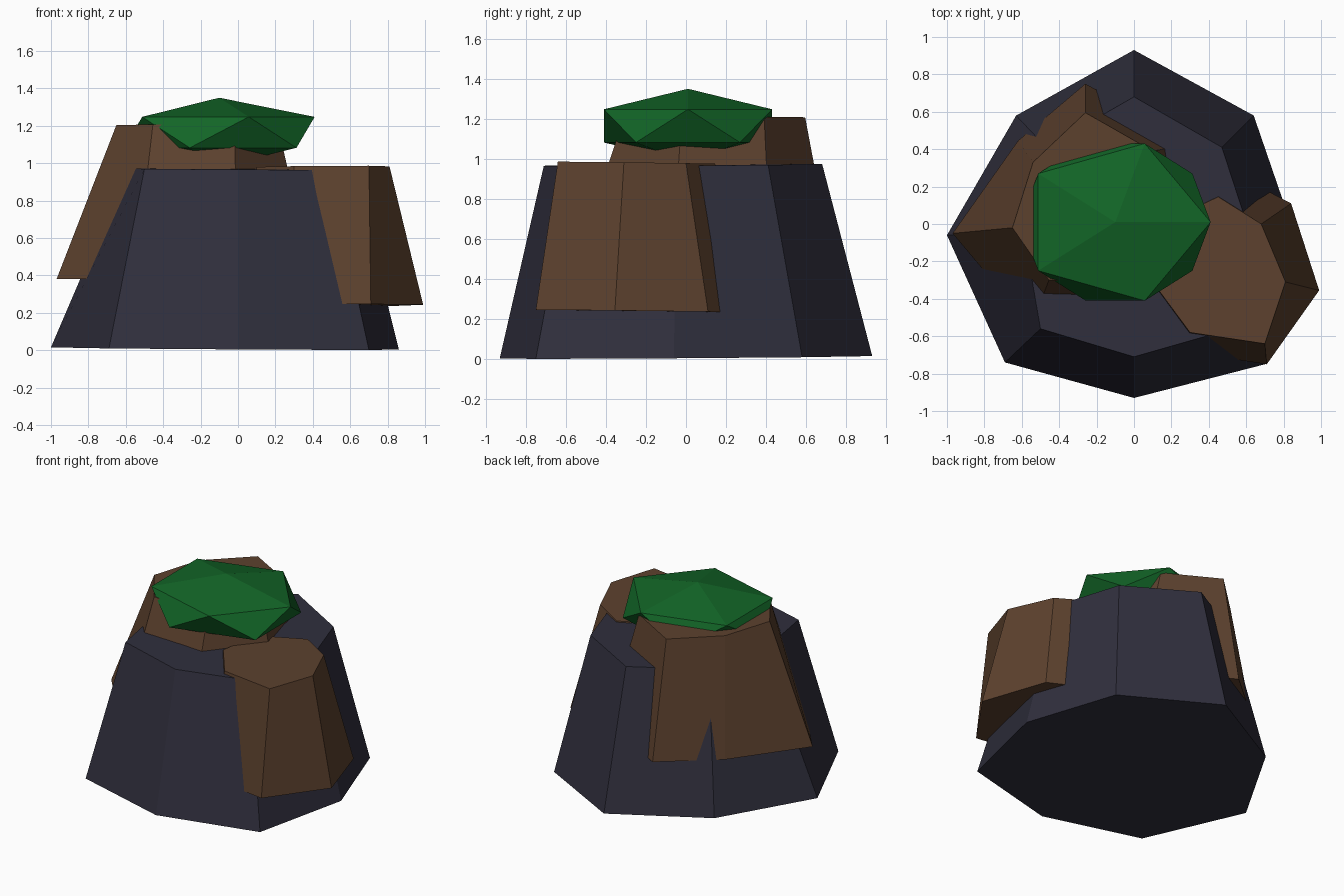
import bpy
import bmesh

cube = bpy.data.objects.get("Cube")
if cube:
    bpy.data.objects.remove(cube, do_unlink=True)


def make_material(name, color):
    mat = bpy.data.materials.new(name)
    mat.use_nodes = True
    rgba = (*color, 1.0)
    mat.diffuse_color = rgba
    mat.node_tree.nodes["Principled BSDF"].inputs["Base Color"].default_value = rgba
    return mat


def add_object(name, bm, mat):
    bmesh.ops.recalc_face_normals(bm, faces=bm.faces)
    mesh = bpy.data.meshes.new(name)
    bm.to_mesh(mesh)
    bm.free()
    mesh.materials.append(mat)
    obj = bpy.data.objects.new(name, mesh)
    bpy.context.collection.objects.link(obj)
    return obj


def rock(name, bottom, top, bottom_z, top_z, mat, lean=(0, 0)):
    """Tapered faceted block between two outlines, with slightly leaning caps."""
    bm = bmesh.new()

    def ring(points, height):
        return [bm.verts.new((x, y, height + lean[0] * x + lean[1] * y))
                for x, y in points]

    low, high = ring(bottom, bottom_z), ring(top, top_z)
    bm.faces.new(low[::-1])
    bm.faces.new(high)
    count = len(low)
    for i in range(count):
        j = (i + 1) % count
        bm.faces.new((low[i], low[j], high[j], high[i]))
    return add_object(name, bm, mat)


slate = make_material("dark slate", (0.029, 0.028, 0.046))
earth = make_material("brown earth", (0.108, 0.053, 0.027))
leaf = make_material("leaf green", (0.006, 0.13, 0.02))

# Main eight-sided rock
rock("base_rock",
     [(0, .93), (-.63, .58), (-1, -.06), (-.69, -.74),
      (0, -.93), (.7, -.75), (.86, -.06), (.64, .58)],
     [(0, .68), (-.47, .41), (-.59, -.04), (-.5, -.56),
      (0, -.71), (.49, -.57), (.62, -.05), (.47, .41)],
     .01, .97, slate, lean=(-.006, .006))

# Lower side boulder
rock("side_rock",
     [(.84, .11), (.48, .3), (.02, .08), (-.02, -.4),
      (.25, -.68), (.71, -.75), (.99, -.355)],
     [(.68, 0), (.45, .145), (.15, .0), (.1, -.31),
      (.3, -.58), (.7, -.64), (.81, -.31)],
     .235, .976, earth, lean=(.004, -.012))

# Upper boulder overhanging the back corner
rock("upper_rock",
     [(-.97, -.05), (-.55, -.55), (0, -.58), (.4, -.08),
      (.32, .43), (-.26, .75), (-.62, .445)],
     [(-.65, -.02), (-.455, -.3), (-.02, -.31), (.21, -.02),
      (.1, .39), (-.26, .595), (-.54, .33)],
     .388, 1.21, earth, lean=(.008, 0))

# Flattened foliage clump on top
bm = bmesh.new()
bmesh.ops.create_icosphere(bm, subdivisions=1, radius=1)
bmesh.ops.scale(bm, vec=(.57, .494, .185), verts=bm.verts)
bmesh.ops.translate(bm, vec=(-.1, .01, 1.165), verts=bm.verts)
add_object("foliage", bm, leaf)
